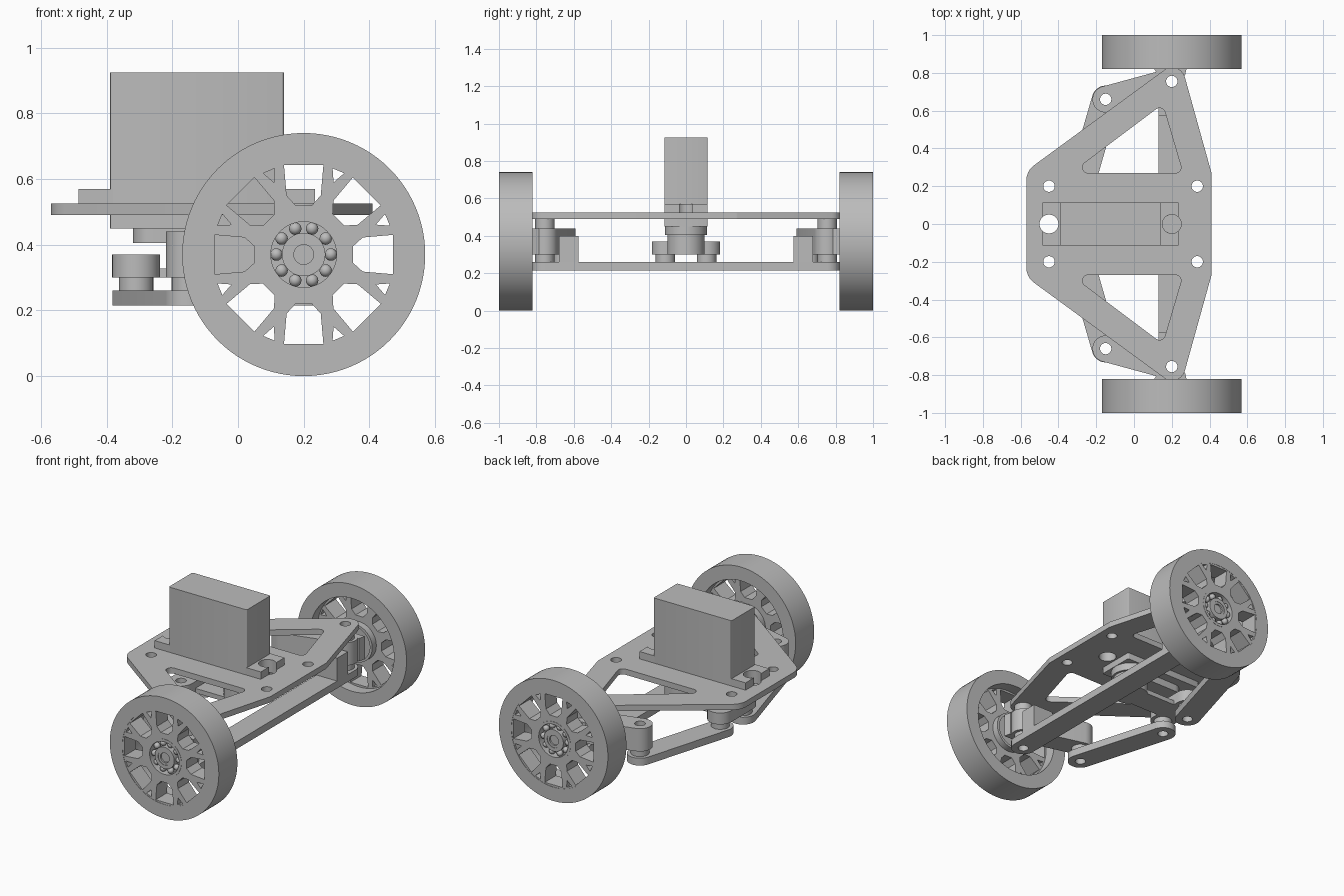
import bpy, bmesh, math
from math import sin, cos, pi
from mathutils import Vector, Matrix

cube = bpy.data.objects.get("Cube")
if cube:
    bpy.data.objects.remove(cube, do_unlink=True)

grey = bpy.data.materials.new("machined_grey")
grey.use_nodes = True
COLOUR = (0.5, 0.5, 0.5, 1)
grey.diffuse_color = COLOUR
grey.node_tree.nodes["Principled BSDF"].inputs["Base Color"].default_value = COLOUR

parts = []


def circle(c, r, n=32, start=0, end=2 * pi):
    full = abs(end - start - 2 * pi) < 1e-6
    steps = n if full else n - 1
    return [(c[0] + r * cos(start + (end - start) * i / steps),
             c[1] + r * sin(start + (end - start) * i / steps)) for i in range(n)]


def rounded(points, radius, n=10):
    """Polygon with every corner replaced by a tangent arc."""
    out, pts = [], [Vector(p) for p in points]
    for i, p in enumerate(pts):
        a = (pts[i - 1] - p).normalized()
        b = (pts[(i + 1) % len(pts)] - p).normalized()
        r = radius[i] if isinstance(radius, (list, tuple)) else radius
        half = a.angle(b) / 2
        centre = p + (a + b).normalized() * r / sin(half)
        d0 = p + a * r / math.tan(half) - centre
        d1 = p + b * r / math.tan(half) - centre
        turn = math.atan2(d0.x * d1.y - d0.y * d1.x, d0.dot(d1))
        for k in range(n + 1):
            t = turn * k / n
            out.append((centre.x + d0.x * cos(t) - d0.y * sin(t),
                        centre.y + d0.x * sin(t) + d0.y * cos(t)))
    return out


def bar(a, b, r):
    """Round-ended bar outline between two pivots."""
    a, b = Vector(a), Vector(b)
    d = (b - a).normalized()
    s = Vector((-d.y, d.x))
    arc0 = math.atan2(s.y, s.x)
    return circle(a, r, 16, arc0, arc0 + pi) + circle(b, r, 16, arc0 + pi, arc0 + 2 * pi)


def rect(x0, x1, y0, y1):
    return [(x0, y0), (x1, y0), (x1, y1), (x0, y1)]


def add(name, mesh):
    mesh.name = name
    mesh.materials.clear()
    mesh.materials.append(grey)
    ob = bpy.data.objects.new(name, mesh)
    bpy.context.collection.objects.link(ob)
    parts.append(ob)


def finish(name, mesh, both):
    """Clean the mesh and, for paired parts, add the mirrored twin."""
    for sign in ((1, -1) if both else (1,)):
        bm = bmesh.new()
        bm.from_mesh(mesh)
        bmesh.ops.remove_doubles(bm, verts=bm.verts, dist=1e-5)
        bm.transform(Matrix.Diagonal((1, sign, 1, 1)))
        bmesh.ops.recalc_face_normals(bm, faces=bm.faces)
        copy = bpy.data.meshes.new(name)
        bm.to_mesh(copy)
        bm.free()
        prefix = ("back_" if sign > 0 else "front_") if both else ""
        add(prefix + name, copy)
    bpy.data.meshes.remove(mesh)


def extrude(name, loops, lo, hi, axis="z", both=False):
    """Solid from an outline and its holes, between two levels of an axis."""
    curve = bpy.data.curves.new("profile", "CURVE")
    curve.dimensions, curve.fill_mode = "2D", "BOTH"
    curve.extrude = (hi - lo) / 2
    for loop in loops:
        sp = curve.splines.new("POLY")
        sp.points.add(len(loop) - 1)
        for pt, co in zip(sp.points, loop):
            pt.co = (co[0], co[1], 0, 1)
        sp.use_cyclic_u = True
    tmp = bpy.data.objects.new("profile", curve)
    bpy.context.collection.objects.link(tmp)
    dg = bpy.context.evaluated_depsgraph_get()
    mesh = bpy.data.meshes.new_from_object(tmp.evaluated_get(dg))
    bpy.data.objects.remove(tmp, do_unlink=True)
    bpy.data.curves.remove(curve)
    mesh.transform(Matrix.Translation((0, 0, (lo + hi) / 2)))
    if axis == "y":
        mesh.transform(Matrix(((1, 0, 0, 0), (0, 0, 1, 0), (0, 1, 0, 0), (0, 0, 0, 1))))
    finish(name, mesh, both)


# Key pivots
KING = (0.2, 0.755)
TIE = (-0.15, 0.66)
HORN = (-0.31, 0.11)
SHAFT = (0.025, 0)
HUB = (0.2, 0.37)
PIN = 0.03

# Top plate with windows and bolt holes
half = [(0.41, 0.271), (0.242, 0.875), (-0.57, 0.281)]
outline = half + [(x, -y) for x, y in reversed(half)]
radii = [0.03, 0.07, 0.1]
holes = [circle((x, 0), 0.05) for x in (-0.45, 0.2)]
for s in (1, -1):
    window = [(-0.333, 0.27), (0.259, 0.27), (0.152, 0.634)]
    holes.append(rounded([(x, y * s) for x, y in window], 0.03))
    holes += [circle((x, y * s), PIN) for x, y in ((-0.45, 0.2), (0.335, 0.2), KING)]
extrude("top_plate", [rounded(outline, radii + radii[::-1])] + holes, 0.49, 0.525)

# Lower beam with stop blocks
extrude("lower_beam", [bar((0.2, -0.755), KING, 0.07)]
        + [circle((0.2, y), PIN) for y in (-0.755, 0.755)], 0.215, 0.26)
extrude("stop_block", [rect(0.13, 0.27, 0.575, 0.68)], 0.26, 0.4, both=True)

# Steering knuckles, spacers and tie links
extrude("steering_arm", [bar(KING, TIE, 0.07), circle(KING, PIN), circle(TIE, PIN)],
        0.3, 0.44, both=True)
extrude("axle_block", [[(0.13, 0.787), (0.27, 0.787), (0.28, 0.83), (0.1, 0.83)]],
        0.3, 0.44, both=True)
for name, c, z0, z1 in (("upper_king_spacer", KING, 0.44, 0.49),
                        ("lower_king_spacer", KING, 0.26, 0.3),
                        ("tie_spacer", TIE, 0.26, 0.3),
                        ("horn_spacer", HORN, 0.26, 0.3)):
    extrude(name, [circle(c, 0.052), circle(c, PIN)], z0, z1, both=True)
extrude("tie_link", [bar(TIE, HORN, 0.073), circle(TIE, PIN), circle(HORN, PIN)],
        0.215, 0.26, both=True)

# Servo body, mounting ears and gear boss
extrude("servo_body", [rounded(rect(-0.39, 0.14, -0.115, 0.115), 0.008, 3)], 0.45, 0.925)
gap = math.acos(0.7)
for name, s, cx, inner in (("right_servo_ear", -1, -0.45, -0.38), ("left_servo_ear", 1, 0.2, 0.13)):
    edge = cx + s * 0.035
    notch = [(cx + s * (x - cx), y) for x, y in circle((cx, 0), 0.05, 28, gap, 2 * pi - gap)]
    extrude(name, [[(inner, -0.115), (inner, 0.115), (edge, 0.115)] + notch + [(edge, -0.115)]],
            0.525, 0.57)
extrude("servo_boss", [circle(SHAFT, 0.113)], 0.405, 0.45)
extrude("servo_gear_cover", [bar((-0.26, 0), SHAFT, 0.06)], 0.405, 0.45)

# Servo horn
extrude("horn_hub", [circle(SHAFT, 0.1)], 0.3, 0.405)
extrude("horn_arm", [bar(SHAFT, (-0.27, 0), 0.075)], 0.3, 0.328)
extrude("horn_crossbar", [bar((-0.31, -0.11), HORN, 0.073)]
        + [circle((-0.31, y), PIN) for y in (-0.11, 0.11)], 0.3, 0.37)

# Wheels: tyre ring, spoked disc, hub and ball bearing
extrude("wheel_rim", [circle(HUB, 0.37, 96), circle(HUB, 0.285, 96)], 0.82, 1.0, "y", True)


def turned(points, angle):
    return [(HUB[0] + r * cos(angle) - w * sin(angle),
             HUB[1] + r * sin(angle) + w * cos(angle)) for r, w in points]


cut = [(0.15, 0.025), (0.18, 0.052), (0.272, 0.06)]
cut += [(r, -w) for r, w in reversed(cut)]
small = [(0.238, 0), (0.276, 0.019), (0.276, -0.019)]
spokes = [circle(HUB, 0.29, 64), circle(HUB, 0.11, 48)]
for i in range(8):
    spokes += [turned(cut, i * pi / 4), turned(small, (i + 0.5) * pi / 4)]
extrude("wheel_spokes", spokes, 0.89, 0.998, "y", True)
for name, r1, r0, y0, y1 in (("hub_sleeve", 0.116, 0.1, 0.85, 1.0),
                             ("bearing_inner_ring", 0.066, 0.044, 0.94, 0.998),
                             ("axle_collar", 0.046, 0.03, 0.9, 0.995)):
    extrude(name, [circle(HUB, r1, 48), circle(HUB, r0, 48)], y0, y1, "y", True)
extrude("bearing_back", [circle(HUB, 0.102, 48)], 0.86, 0.95, "y", True)
extrude("axle", [circle(HUB, 0.032)], 0.8, 0.985, "y", True)

bm = bmesh.new()
for i in range(10):
    a = i * pi / 5
    spot = Matrix.Translation((HUB[0] + 0.083 * cos(a), 0.973, HUB[1] + 0.083 * sin(a)))
    bmesh.ops.create_uvsphere(bm, u_segments=12, v_segments=8, radius=0.019, matrix=spot)
balls = bpy.data.meshes.new("balls")
bm.to_mesh(balls)
bm.free()
finish("bearing_balls", balls, True)

# Smooth the round walls, keep the edges sharp
bpy.ops.object.select_all(action="DESELECT")
for ob in parts:
    ob.select_set(True)
bpy.context.view_layer.objects.active = parts[0]
bpy.ops.object.shade_smooth_by_angle(angle=math.radians(30))
